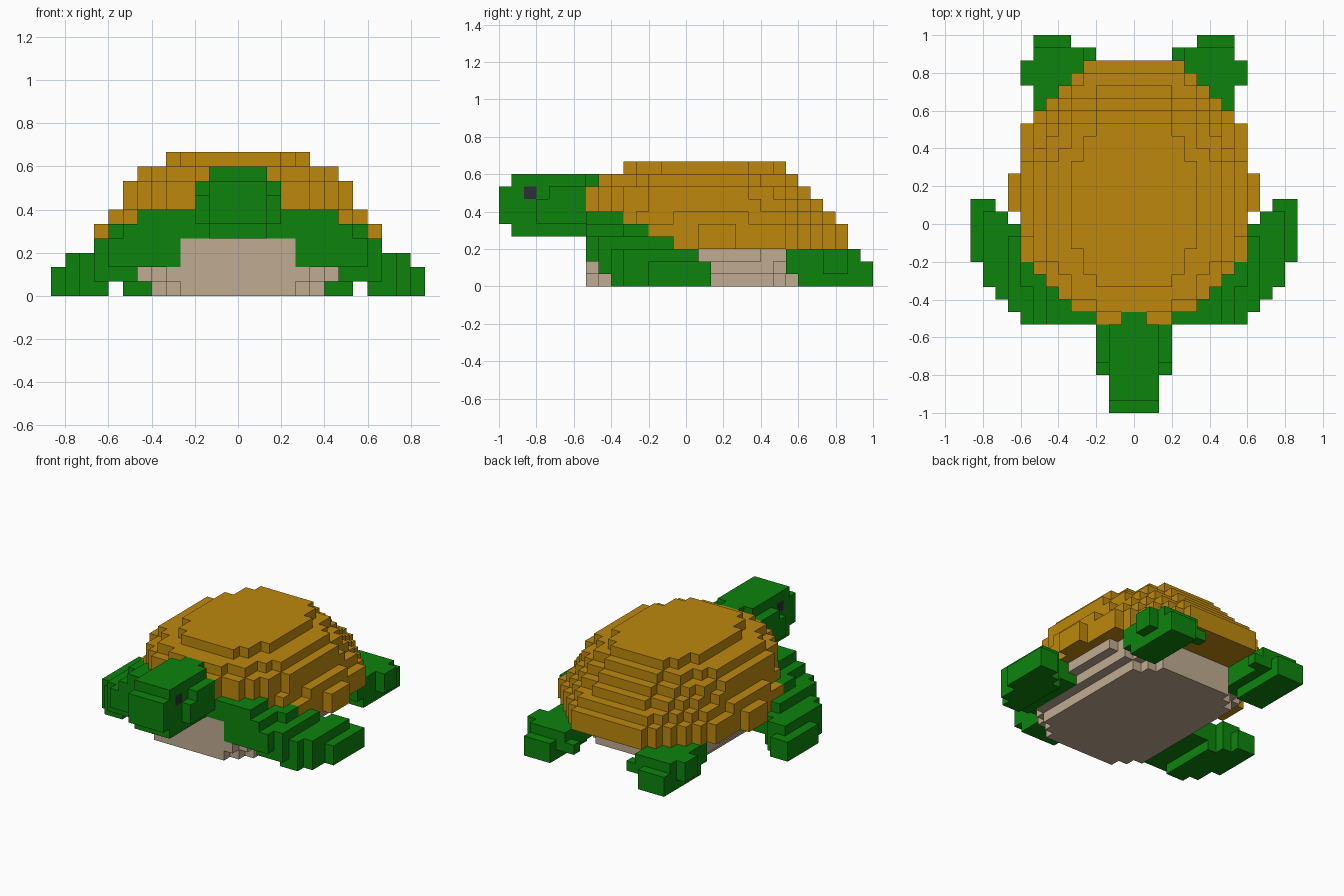
import bpy, bmesh
from mathutils import Vector

if "Cube" in bpy.data.objects:
    bpy.data.objects.remove(bpy.data.objects["Cube"], do_unlink=True)

UNIT = 1 / 15  # edge of one block


def material(name, colour):
    m = bpy.data.materials.new(name)
    m.use_nodes = True
    m.diffuse_color = (*colour, 1)
    m.node_tree.nodes["Principled BSDF"].inputs["Base Color"].default_value = (*colour, 1)
    return m


GREEN = material("green skin", (0.004, 0.23, 0.004))
GOLD = material("golden shell", (0.51, 0.25, 0.004))
BEIGE = material("beige belly", (0.53, 0.41, 0.29))
DARK = material("dark eye", (0.028, 0.028, 0.045))


def box(x0, x1, y0, y1, z0, z1):
    return {(x, y, z) for x in range(x0, x1) for y in range(y0, y1) for z in range(z0, z1)}


def oval(a, y0, y1, z, power=2.0, grow=0.35):
    """One layer of blocks inside a rounded outline."""
    mid, b = (y0 + y1) / 2, (y1 - y0) / 2 + grow
    return {c for c in box(-13, 13, y0, y1, z, z + 1)
            if (abs(c[0] + 0.5) / a) ** power + (abs(c[1] + 0.5 - mid) / b) ** power < 1}


def mirrored(cells):
    return {(-1 - x, y, z) for x, y, z in cells}


# Eyes
left_eye = box(1, 2, -13, -12, 7, 8)

# Head: skull, muzzle, neck ridge, stepped cheeks
head = box(-2, 2, -14, -8, 4, 9) | box(-2, 2, -15, -14, 5, 8) | box(-1, 1, -8, -7, 4, 9)
cheek = box(2, 3, -12, -8, 5, 7) | box(2, 3, -11, -8, 7, 8)
head |= cheek | mirrored(cheek)

# Front flipper: layers sweep outward and back on the way down
front_leg = set()
for z, (inner, outer, y0, y1) in enumerate([(9, 13, -6, 2), (7, 13, -7, 2), (4, 12, -8, 1),
                                            (4, 10, -8, -1), (0, 9, -8, -3), (0, 8, -8, -5)]):
    for x, y, k in box(inner, outer, y0, y1, z, z + 1):
        sweep = min(y + 17, 12 if y < -3 else 13)
        if z == 4 and y < -5:
            sweep = 8
        if z == 5 and y < -5:
            sweep = 7
        if x < sweep and x >= (y + 10 if y >= 0 else 0):
            front_leg.add((x, y, k))

# Back foot
back_leg = (box(5, 8, 9, 14, 0, 1) | box(4, 8, 8, 14, 1, 3) | box(5, 8, 14, 15, 0, 2)
            | box(8, 9, 11, 13, 1, 3) | box(3, 8, 13, 14, 1, 2))

# Belly: squarish rounded layers
belly = set()
for z, (a, y0, y1) in enumerate([(6.1, -8, 9), (7.1, -8, 9), (8, -8, 9), (8, -8, 9)]):
    belly |= oval(a, y0, y1, z, 4, 0.1)

# Shell: stacked ovals, with the lower rim rising toward the front
shell = set()
layers = [(9.6, -8, 13, -1), (9.6, -8, 13, -3), (9, -8, 12, -5), (8.4, -8, 11, -8),
          (8.2, -8, 10, -8), (7.2, -7, 9, -7), (5.2, -5, 8, -5)]
for z, (a, y0, y1, front) in enumerate(layers, 3):
    shell |= {c for c in oval(a, y0, y1, z) if c[1] >= front}

parts = [("left_eye", left_eye, DARK), ("right_eye", mirrored(left_eye), DARK),
         ("head", head, GREEN),
         ("left_front_leg", front_leg, GREEN), ("right_front_leg", mirrored(front_leg), GREEN),
         ("left_back_leg", back_leg, GREEN), ("right_back_leg", mirrored(back_leg), GREEN),
         ("belly", belly, BEIGE), ("shell", shell, GOLD)]

# Earlier parts win shared blocks; only outward faces are kept
solid = set().union(*(cells for _, cells, _ in parts))
taken = set()


def build(name, cells, mat):
    bm = bmesh.new()
    for cell in sorted(cells):
        for axis in range(3):
            for side in (0, 1):
                near = list(cell)
                near[axis] += 2 * side - 1
                if tuple(near) in solid:
                    continue
                u, v = (axis + 1) % 3, (axis + 2) % 3
                ring = []
                for du, dv in ((0, 0), (1, 0), (1, 1), (0, 1)):
                    p = Vector(cell)
                    p[axis] += side
                    p[u] += du
                    p[v] += dv
                    ring.append(bm.verts.new(p * UNIT))
                bm.faces.new(ring if side else ring[::-1])
    bmesh.ops.remove_doubles(bm, verts=bm.verts, dist=0.001)
    bmesh.ops.dissolve_limit(bm, angle_limit=0.01, verts=bm.verts, edges=bm.edges)
    mesh = bpy.data.meshes.new(name)
    bm.to_mesh(mesh)
    bm.free()
    mesh.materials.append(mat)
    bpy.context.collection.objects.link(bpy.data.objects.new(name, mesh))


for name, cells, mat in parts:
    build(name, cells - taken, mat)
    taken |= cells
